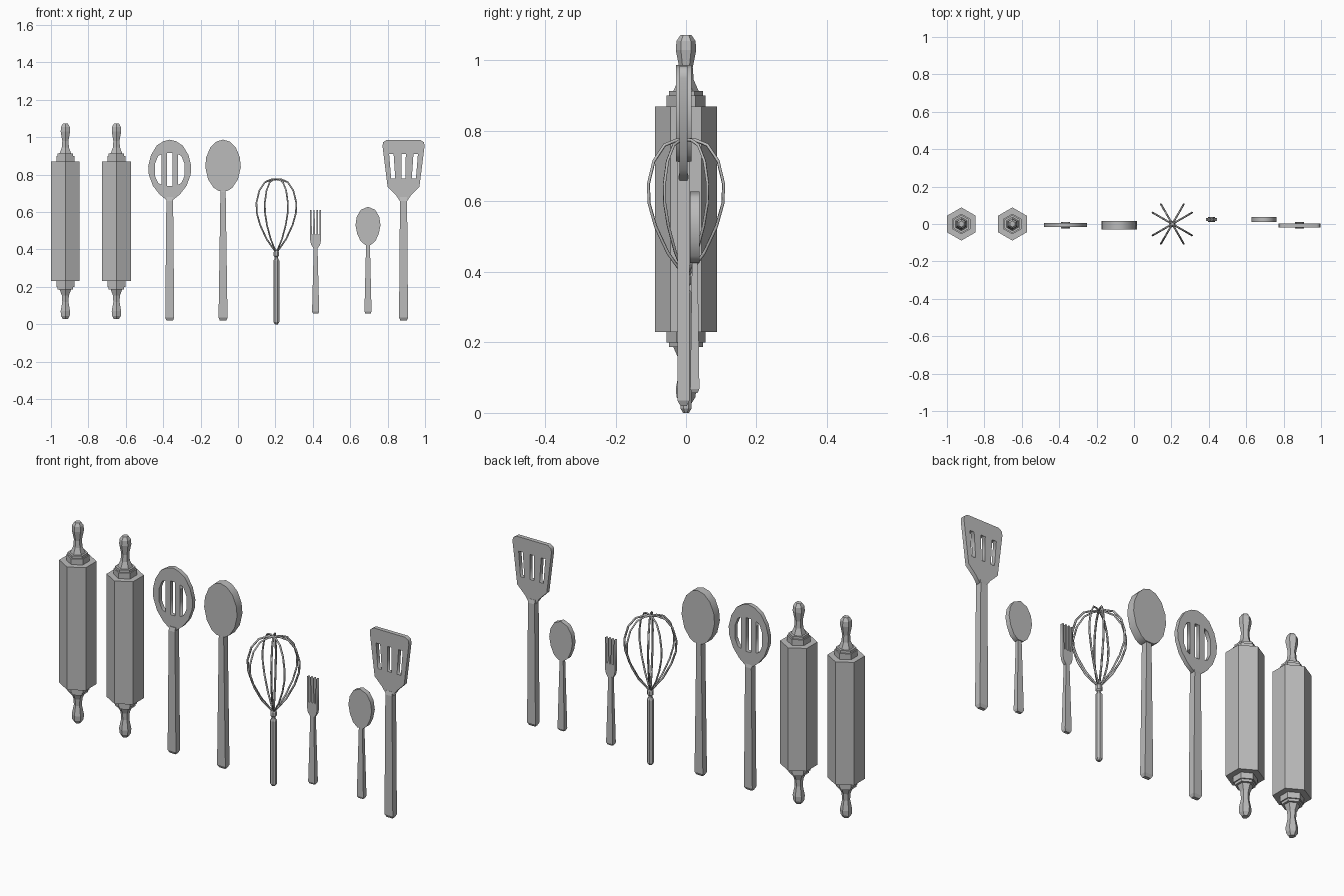
import bpy, bmesh, math

if "Cube" in bpy.data.objects:
    bpy.data.objects.remove(bpy.data.objects["Cube"])

grey = bpy.data.materials.new("plain_grey")
grey.use_nodes = True
COLOUR = (0.5, 0.5, 0.5, 1)
grey.diffuse_color = COLOUR
grey.node_tree.nodes["Principled BSDF"].inputs["Base Color"].default_value = COLOUR


def loft(name, x, y, sections, sides=4, turn=0.0):
    """Stack of polygon rings; sections are (z, half width, half depth)."""
    bm = bmesh.new()
    rings = []
    for z, hx, hy in sections:
        ring = []
        for i in range(sides):
            a = turn + math.tau * i / sides
            ring.append(bm.verts.new((x + hx * math.cos(a), y + hy * math.sin(a), z)))
        rings.append(ring)
    for low, high in zip(rings, rings[1:]):
        for i in range(sides):
            j = (i + 1) % sides
            bm.faces.new((low[i], low[j], high[j], high[i]))
    bm.faces.new(rings[0][::-1])
    bm.faces.new(rings[-1])
    mesh = bpy.data.meshes.new(name)
    bm.to_mesh(mesh)
    bm.free()
    mesh.materials.append(grey)
    obj = bpy.data.objects.new(name, mesh)
    bpy.context.collection.objects.link(obj)
    return obj


def bar(name, x, y, sections):
    """Rectangular tapered bar."""
    r = math.sqrt(2)
    return loft(name, x, y, [(z, hx * r, hy * r) for z, hx, hy in sections], 4, math.pi / 4)


def curve_object(name, loops, location):
    """Closed polygon loops as a curve object standing in the xz plane."""
    curve = bpy.data.curves.new(name, "CURVE")
    for loop in loops:
        spline = curve.splines.new("POLY")
        spline.points.add(len(loop) - 1)
        for point, (u, v) in zip(spline.points, loop):
            point.co = (u, v, 0, 1)
        spline.use_cyclic_u = True
    curve.materials.append(grey)
    obj = bpy.data.objects.new(name, curve)
    obj.location = location
    obj.rotation_euler = (math.pi / 2, 0, 0)
    bpy.context.collection.objects.link(obj)
    return obj


def to_mesh(obj):
    bpy.ops.object.select_all(action="DESELECT")
    obj.select_set(True)
    bpy.context.view_layer.objects.active = obj
    bpy.ops.object.convert(target="MESH")


def mirrored(half):
    """Full outline from its right half, listed bottom to top."""
    return half + [(-u, v) for u, v in reversed(half) if u > 0]


def plate(name, x, y, half, depth, holes=()):
    obj = curve_object(name, [mirrored(half), *holes], (x, y, 0))
    obj.data.dimensions = "2D"
    obj.data.fill_mode = "BOTH"
    obj.data.extrude = depth
    to_mesh(obj)


# Rolling pins: upper half profile as (height above middle, radius), mirrored down
PIN = [(0.32, 0.0885), (0.32, 0.055), (0.35, 0.055), (0.35, 0.048), (0.363, 0.048),
       (0.363, 0.036), (0.395, 0.022), (0.43, 0.019), (0.455, 0.024), (0.48, 0.029),
       (0.505, 0.027), (0.522, 0.016)]
for side, x in (("left", -0.65), ("right", -0.923)):
    profile = [(-h, r) for h, r in reversed(PIN)] + PIN
    loft("rolling_pin_" + side, x, 0, [(0.55 + h, r, r) for h, r in profile], 6, math.pi / 2)

# Long handles shared by the three large utensils
MID = -0.007


def long_handle(name, x, top, neck):
    bar(name, x, MID, [(0.02, 0.017, 0.009), (0.035, 0.024, 0.017),
                       (top - 0.02, neck, 0.017), (top, neck, 0.012)])


# Slotted spoon
long_handle("slotted_spoon_handle", -0.365, 0.68, 0.018)
slots = [[(-0.014, 0.74), (0.014, 0.74), (0.014, 0.915), (-0.014, 0.915)]]
for s in (-1, 1):
    slots.append([(s * u, v) for u, v in ((0.043, 0.745), (0.062, 0.755), (0.078, 0.79),
                                          (0.078, 0.86), (0.062, 0.9), (0.043, 0.91))])
plate("slotted_spoon_head", -0.365, MID + 0.002,
      [(0.018, 0.665), (0.055, 0.695), (0.09, 0.74), (0.112, 0.8), (0.115, 0.845),
       (0.1, 0.905), (0.07, 0.955), (0.035, 0.978), (0, 0.987)], 0.011, slots)

# Large spoon
long_handle("large_spoon_handle", -0.08, 0.73, 0.014)
plate("large_spoon_head", -0.08, MID,
      [(0.024, 0.713), (0.05, 0.73), (0.08, 0.775), (0.095, 0.84), (0.09, 0.893),
       (0.068, 0.945), (0.035, 0.977), (0, 0.987)], 0.022)

# Spatula
long_handle("spatula_handle", 0.885, 0.68, 0.019)
slots = [[(c * 0.85 - 0.011, 0.78), (c * 0.85 + 0.011, 0.78), (c + 0.012, 0.91), (c - 0.012, 0.91)]
         for c in (-0.065, 0, 0.065)]
plate("spatula_blade", 0.885, MID,
      [(0.02, 0.66), (0.04, 0.69), (0.085, 0.735), (0.112, 0.95), (0.11, 0.972),
       (0.092, 0.985)], 0.011, slots)

# Whisk: handle, collar and four crossed wire loops
WX = 0.205
loft("whisk_handle", WX, 0, [(z, r, r) for z, r in (
    (0, 0.009), (0.012, 0.017), (0.34, 0.017), (0.352, 0.01), (0.36, 0.01),
    (0.366, 0.016), (0.385, 0.016), (0.4, 0.009))], 8, math.pi / 8)
WIRE = [(0.007, 0.39), (0.06, 0.455), (0.1, 0.53), (0.121, 0.595), (0.123, 0.65),
        (0.105, 0.715), (0.07, 0.76), (0.03, 0.774), (0, 0.775)]
for i, angle in enumerate((30, 60, 120, 150)):
    wire = curve_object("whisk_wire_%d" % (i + 1), [mirrored(WIRE)], (WX, 0, 0))
    wire.data.dimensions = "3D"
    wire.rotation_euler.z = math.radians(angle)
    wire.data.bevel_depth = 0.005
    wire.data.bevel_resolution = 0
    to_mesh(wire)

# Small cutlery
SMALL = 0.025


def small_handle(name, x, top):
    bar(name, x, SMALL, [(0.057, 0.014, 0.008), (0.068, 0.019, 0.013), (top, 0.01, 0.008)])


small_handle("small_spoon_handle", 0.695, 0.44)
plate("small_spoon_head", 0.695, SMALL,
      [(0.016, 0.425), (0.04, 0.445), (0.058, 0.485), (0.067, 0.53), (0.06, 0.575),
       (0.038, 0.612), (0, 0.628)], 0.013)

small_handle("fork_handle", 0.415, 0.42)
plate("fork_head", 0.415, SMALL,
      [(0.01, 0.405), (0.024, 0.425), (0.029, 0.45), (0.029, 0.61), (0.022, 0.61),
       (0.02, 0.48), (0.013, 0.48), (0.012, 0.61), (0.005, 0.61), (0.004, 0.48)], 0.008)
